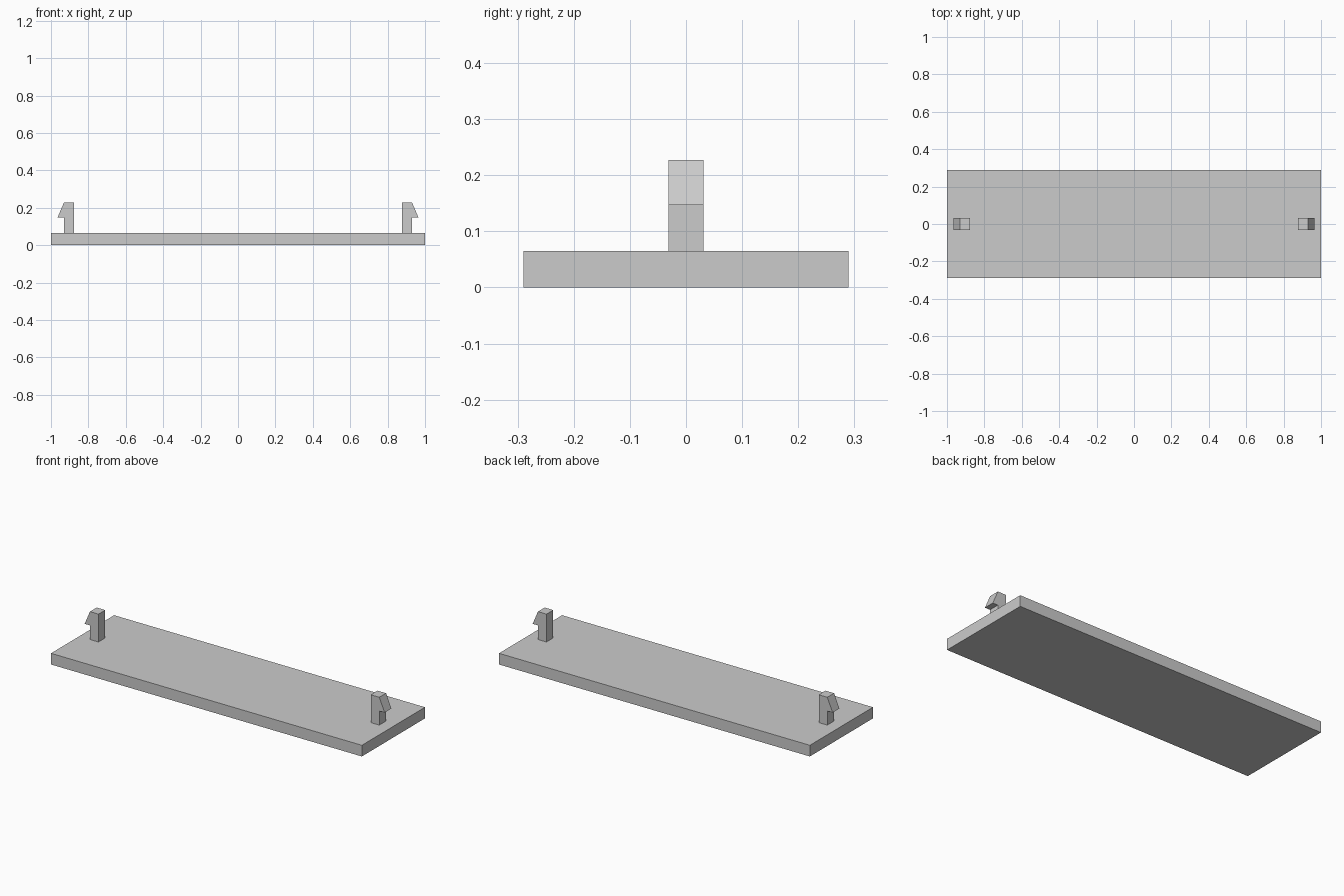
import bpy
import bmesh
from mathutils import Vector

cube = bpy.data.objects.get("Cube")
if cube:
    bpy.data.objects.remove(cube, do_unlink=True)

# Single light grey plastic
GREY = (0.6, 0.6, 0.6, 1.0)
grey = bpy.data.materials.new("light_grey")
grey.use_nodes = True
grey.diffuse_color = GREY
grey.node_tree.nodes["Principled BSDF"].inputs["Base Color"].default_value = GREY


def extrude_profile(name, profile, half_depth):
    """Extrude an x-z outline along y, centred on y = 0."""
    bm = bmesh.new()
    face = bm.faces.new([bm.verts.new((x, -half_depth, z)) for x, z in profile])
    result = bmesh.ops.extrude_face_region(bm, geom=[face])
    moved = [v for v in result["geom"] if isinstance(v, bmesh.types.BMVert)]
    bmesh.ops.translate(bm, verts=moved, vec=Vector((0, 2 * half_depth, 0)))
    bmesh.ops.recalc_face_normals(bm, faces=bm.faces)
    mesh = bpy.data.meshes.new(name)
    bm.to_mesh(mesh)
    bm.free()
    mesh.materials.append(grey)
    obj = bpy.data.objects.new(name, mesh)
    bpy.context.collection.objects.link(obj)
    return obj


# Flat base plate
PLATE_TOP = 0.065
extrude_profile("base_plate",
                [(-1, 0), (1, 0), (1, PLATE_TOP), (-1, PLATE_TOP)], 0.29)

# Barbed snap clips, hooks facing outwards at both ends
CLIP = [(0.876, PLATE_TOP), (0.931, PLATE_TOP), (0.931, 0.147),
        (0.965, 0.147), (0.931, 0.227), (0.876, 0.227)]
for side, name in ((1, "left_clip"), (-1, "right_clip")):
    extrude_profile(name, [(side * x, z) for x, z in CLIP], 0.031)
